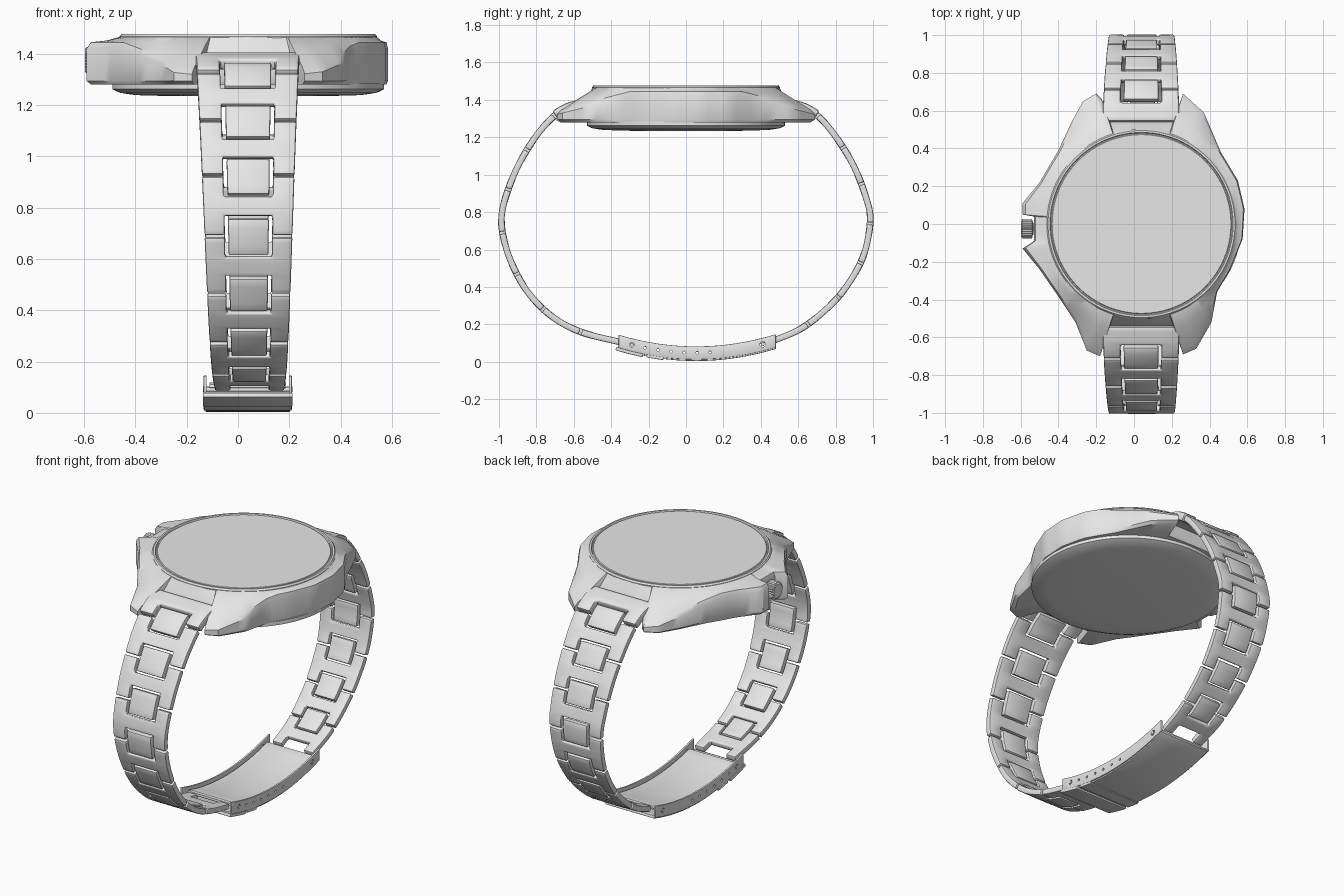
import bpy, bmesh, math
from mathutils import Vector, Matrix

if "Cube" in bpy.data.objects:
    bpy.data.objects.remove(bpy.data.objects["Cube"])

steel = bpy.data.materials.new("light grey steel")
steel.use_nodes = True
steel.diffuse_color = (0.8, 0.8, 0.8, 1)
steel.node_tree.nodes["Principled BSDF"].inputs["Base Color"].default_value = (0.8, 0.8, 0.8, 1)

CX = 0.04  # centre line of dial and strap


def make(name, bm):
    bmesh.ops.remove_doubles(bm, verts=bm.verts, dist=0.0005)
    bmesh.ops.recalc_face_normals(bm, faces=bm.faces)
    mesh = bpy.data.meshes.new(name)
    bm.to_mesh(mesh)
    bm.free()
    mesh.materials.append(steel)
    ob = bpy.data.objects.new(name, mesh)
    bpy.context.collection.objects.link(ob)
    return ob


def finish(ob, angle=35):
    bpy.ops.object.select_all(action='DESELECT')
    ob.select_set(True)
    bpy.context.view_layer.objects.active = ob
    if ob.modifiers:
        bpy.ops.object.convert(target='MESH')
    bpy.ops.object.shade_smooth_by_angle(angle=math.radians(angle))
    return ob


def loft(name, rings, angle=35):
    """Skin closed rings of equal length and cap both ends."""
    bm = bmesh.new()
    rows = [[bm.verts.new(p) for p in ring] for ring in rings]
    n = len(rows[0])
    for a, b in zip(rows, rows[1:]):
        for i in range(n):
            j = (i + 1) % n
            bm.faces.new((a[i], a[j], b[j], b[i]))
    bm.faces.new(rows[0])
    bm.faces.new(rows[-1])
    return finish(make(name, bm), angle)


def lathe(name, profile, n=96):
    turn = [2 * math.pi * i / n for i in range(n)]
    return loft(name, [[(CX + r * math.cos(a), r * math.sin(a), z) for a in turn]
                       for r, z in profile])


def sheet(name, cells, place, thick, bevel=0.007, n=4, cutter=None):
    """Flat cells (u0, u1, s0, s1) bent by place(u, s), then thickened."""
    bm = bmesh.new()
    for u0, u1, s0, s1 in cells:
        for k in range(n):
            a = s0 + (s1 - s0) * k / n
            b = s0 + (s1 - s0) * (k + 1) / n
            bm.faces.new([bm.verts.new(place(u, s)) for u, s in
                          ((u0, a), (u1, a), (u1, b), (u0, b))])
    ob = make(name, bm)
    solid = ob.modifiers.new("thickness", 'SOLIDIFY')
    solid.thickness, solid.offset = thick, 0
    edge = ob.modifiers.new("soft edges", 'BEVEL')
    edge.width, edge.segments, edge.limit_method = bevel, 2, 'ANGLE'
    edge.angle_limit = math.radians(40)
    if cutter:
        cut = ob.modifiers.new("holes", 'BOOLEAN')
        cut.object, cut.operation, cut.solver = cutter, 'DIFFERENCE', 'EXACT'
    return finish(ob)


# Case outline with four lugs, strap slots and the crown notch
outline = [(-.13, .55), (-.17, .66), (-.20, .69), (-.27, .65), (-.33, .54), (-.40, .39),
           (-.50, .22), (-.59, .11), (-.59, .05), (-.53, .04), (-.53, -.09), (-.59, -.13),
           (-.50, -.24), (-.41, -.37), (-.31, -.52), (-.25, -.67), (-.18, -.70),
           (-.13, -.55), (.21, -.55), (.26, -.69), (.33, -.66), (.41, -.52), (.44, -.36),
           (.51, -.24), (.575, -.08), (.585, .08), (.55, .23), (.46, .38), (.37, .59),
           (.26, .69), (.21, .55)]
edge = []
for p, q in zip(outline, outline[1:] + outline[:1]):
    edge += [Vector(p).lerp(Vector(q), k / 4) for k in range(4)]


def rim_height(y):
    t = max(0, abs(y) - 0.3) / 0.4
    return 1.43 - 0.1 * t


def case_ring(r, blend, height):
    """Blend the outline toward a circle of radius r."""
    ring = []
    for p in edge:
        d = (p - Vector((CX, 0))).normalized()
        c = Vector((CX, 0)) + d * r
        q = p.lerp(c, blend)
        ring.append((q.x, q.y, height(p)))
    return ring


loft("case", [
    case_ring(.50, 1, lambda p: 1.28),
    case_ring(.50, .12, lambda p: 1.28),
    case_ring(.50, 0, lambda p: 1.295),
    case_ring(.50, 0, lambda p: rim_height(p.y) - .01),
    case_ring(.50, .12, lambda p: rim_height(p.y) + .015),
    case_ring(.50, .6, lambda p: (rim_height(p.y) + 1.5 * 1.467) / 2.5),
    case_ring(.50, 1, lambda p: 1.467)])
lathe("bezel_and_dial", [(.50, 1.44), (.502, 1.468), (.495, 1.477), (.485, 1.477),
                         (.481, 1.470), (.476, 1.470), (.473, 1.475)])
lathe("back_cover", [(.53, 1.285), (.53, 1.262), (.50, 1.248), (.44, 1.239), (.30, 1.235)])

# Crown with a fluted grip
flutes = 24
grip = []
for x, r in ((-.50, .03), (-.535, .03), (-.54, .052), (-.59, .052), (-.597, .044)):
    grip.append([(x, -.025 + (r - .005 * (i % 2)) * math.cos(math.pi * i / flutes),
                  1.375 + (r - .005 * (i % 2)) * math.sin(math.pi * i / flutes))
                 for i in range(2 * flutes)])
loft("crown", grip, 25)

# Strap paths in y and z, from the lugs down to the clasp
back_path = [(.54, 1.385), (.64, 1.355), (.72, 1.30), (.81, 1.19), (.90, 1.04), (.965, .87),
             (.985, .75), (.95, .57), (.87, .42), (.77, .30), (.62, .18), (.45, .105)]
front_path = [(-.54, 1.385), (-.64, 1.355), (-.72, 1.30), (-.82, 1.18), (-.92, 1.0),
              (-.985, .79), (-.965, .62), (-.90, .46), (-.82, .34), (-.70, .23),
              (-.55, .155), (-.33, .10)]


def smooth_path(pts, n=12):
    pts = [Vector(p) for p in pts]
    pts = [2 * pts[0] - pts[1]] + pts + [2 * pts[-1] - pts[-2]]
    out = []
    for a, b, c, d in zip(pts, pts[1:], pts[2:], pts[3:]):
        for k in range(n):
            t = k / n
            out.append(b + (c - a) * t / 2 + (a - 2.5 * b + 2 * c - d / 2) * t * t
                       + (1.5 * (b - c) + (d - a) / 2) * t ** 3)
    return out + [pts[-2]]


def walker(pts):
    pts = smooth_path(pts)
    run = [0]
    for a, b in zip(pts, pts[1:]):
        run.append(run[-1] + (b - a).length)
    total = run[-1]

    def place(u, s):
        s = min(max(s, 0), total)
        i = next(k for k in range(len(pts) - 1) if s <= run[k + 1] + 1e-6)
        p = pts[i].lerp(pts[i + 1], (s - run[i]) / (run[i + 1] - run[i]))
        half = .205 - .07 * s / total
        return (.037 + .008 * s / total + u * half, p.x, p.y)
    return place, total


START, COUNT, C = .185, 7, .54
for side, path in (("front", front_path), ("back", back_path)):
    place, total = walker(path)
    pitch = (total - START) / COUNT
    # End piece between the lugs
    sheet(side + "_end_piece",
          [(-1, -C, 0, .10), (-C, C, 0, .10), (C, 1, 0, .10),
           (-1, -C, .10, .175), (C, 1, .10, .175)], place, .05, .012)
    for i in range(COUNT):
        a = START + i * pitch
        b = a + pitch * .95
        m, k = a + pitch * .33, b - pitch * .31
        # H-shaped outer link and the centre link joining it to the one above
        sheet(f"{side}_outer_link_{i + 1}",
              [(-1, -C, a, m), (C, 1, a, m), (-1, -C, m, k), (-C, C, m, k), (C, 1, m, k),
               (-1, -C, k, b), (C, 1, k, b)], place, .034)
        sheet(f"{side}_centre_link_{i + 1}",
              [(-.46, .46, a - pitch * .31, a + pitch * .29)], place, .036)


# Folding clasp: curved floor, inner plate, pierced side walls
def clasp_z(y):
    return .012 + .36 * (y - .055) ** 2


def clasp_plate(lift, half=.165):
    return lambda u, y: (CX - .002 + u * half, y, clasp_z(y) + lift)


sheet("clasp_floor", [(-1, 1, -.365, .48)], clasp_plate(0), .016, .004, 16)
sheet("clasp_inner_plate", [(-1, 1, -.30, .44)], clasp_plate(.048, .15), .014, .004, 16)
sheet("clasp_flap", [(-1, 1, -.375, -.23)], clasp_plate(-.008, .175), .018, .004, 6)
sheet("clasp_flap_band", [(-1, 1, -.21, -.12)], clasp_plate(-.006, .172), .016, .004, 6)

bm = bmesh.new()
holes = [(-.29, .013), (.41, .015)] + [(-.22 + .07 * i, .007) for i in range(6)]
for y, r in holes:
    spin = Matrix.Translation((CX, y, clasp_z(y) + .036)) @ Matrix.Rotation(math.pi / 2, 4, 'Y')
    bmesh.ops.create_cone(bm, cap_ends=True, segments=16, radius1=r, radius2=r,
                          depth=.6, matrix=spin)
cutter = make("hole_cutter", bm)
cutter.hide_render = True
for side, x in (("right", CX - .168), ("left", CX + .164)):
    sheet("clasp_wall_" + side, [(0, 1, -.36, .48)],
          lambda u, y: (x, y, clasp_z(y) + u * .07), .012, .003, 16, cutter)
bpy.data.objects.remove(cutter)

# Hinge pins at both ends of the clasp
for name, y, r in (("front_clasp_pin", -.29, .009), ("back_clasp_pin", .41, .010)):
    bm = bmesh.new()
    spin = Matrix.Translation((CX - .002, y, clasp_z(y) + .036)) @ Matrix.Rotation(math.pi / 2, 4, 'Y')
    bmesh.ops.create_cone(bm, cap_ends=True, segments=16, radius1=r, radius2=r,
                          depth=.35, matrix=spin)
    finish(make(name, bm))
